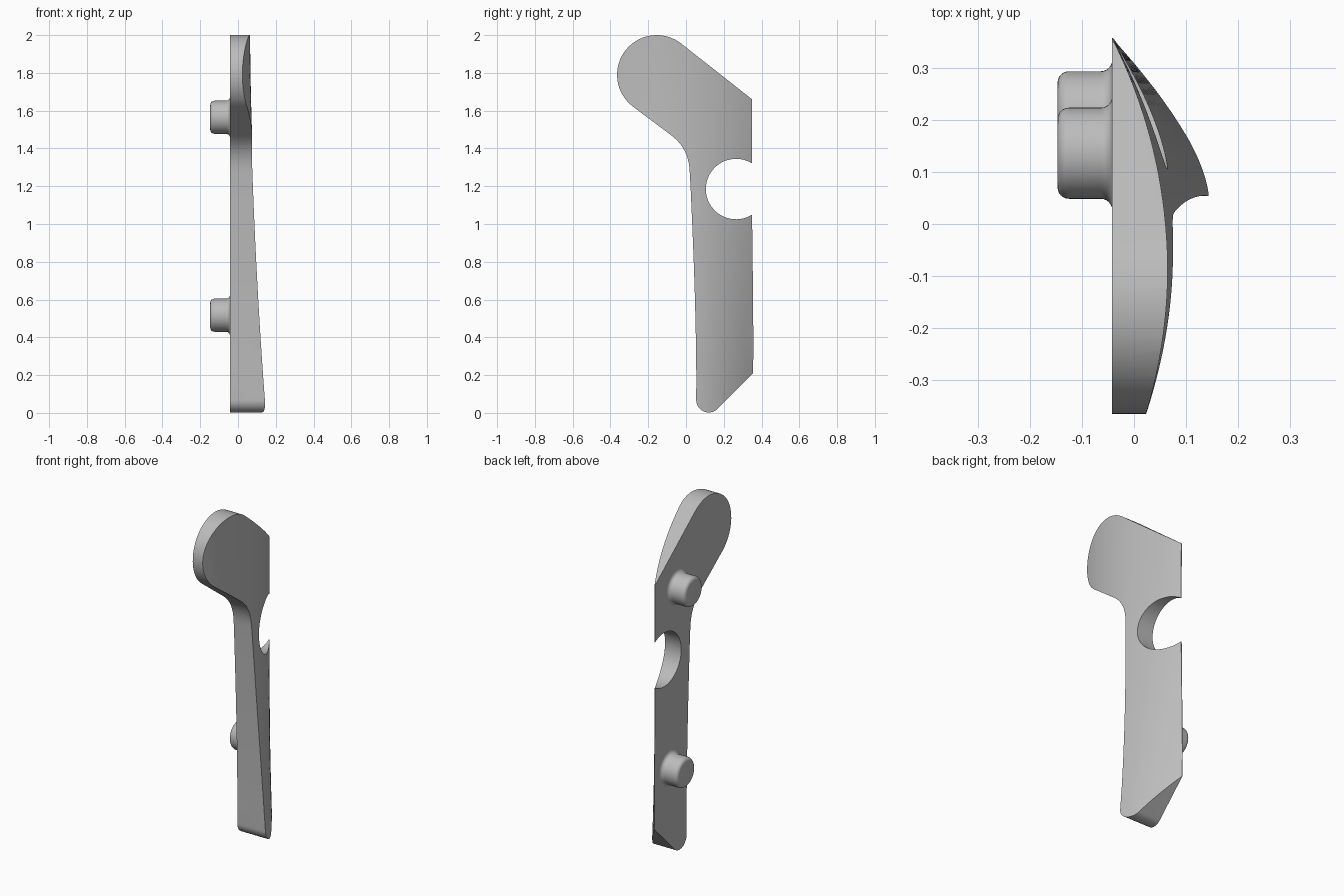
import bpy, bmesh, math
from mathutils import Vector, Matrix

if "Cube" in bpy.data.objects:
    bpy.data.objects.remove(bpy.data.objects["Cube"], do_unlink=True)

BACK = -0.042   # flat mounting plane

grey = bpy.data.materials.new("plain grey")
grey.use_nodes = True
colour = (0.5, 0.5, 0.5, 1)
grey.diffuse_color = colour
grey.node_tree.nodes["Principled BSDF"].inputs["Base Color"].default_value = colour


def finish(bm, name):
    bmesh.ops.recalc_face_normals(bm, faces=bm.faces)
    mesh = bpy.data.meshes.new(name)
    bm.to_mesh(mesh)
    bm.free()
    mesh.materials.append(grey)
    obj = bpy.data.objects.new(name, mesh)
    bpy.context.collection.objects.link(obj)
    bpy.ops.object.select_all(action="DESELECT")
    obj.select_set(True)
    bpy.context.view_layer.objects.active = obj
    bpy.ops.object.shade_smooth_by_angle(angle=math.radians(35))
    return obj


def arc(cy, cz, r, start, end, n):
    angles = [math.radians(start + (end - start) * i / n) for i in range(n + 1)]
    return [(cy + r * math.cos(a), cz + r * math.sin(a)) for a in angles]


def bezier(a, b, c, d, n):
    pts = []
    for i in range(n + 1):
        t = i / n
        s = 1 - t
        pts.append(tuple(s**3 * p + 3 * s * s * t * q + 3 * s * t * t * u + t**3 * v
                         for p, q, u, v in zip(a, b, c, d)))
    return pts


def crown(y, z):
    """Height of the domed outer face, which twists towards the foot."""
    t = max(0, (1.95 - z) / 1.9) ** 1.6
    u = max(0, 0.357 - y)
    return max(BACK + 0.002, BACK + (0.48 + 0.5 * t) * u - (0.54 + 0.67 * t) * u * u)


# Side outline: head, neck, grip, rounded foot, straight edge with round notch
outline = arc(-0.155, 1.79, 0.21, 52, 233, 32)
outline += bezier((-0.075, 1.467), (-0.015, 1.42), (0.018, 1.36), (0.02, 1.27), 10)
outline += bezier((0.024, 1.2), (0.04, 0.85), (0.055, 0.5), (0.055, 0.07), 10)[:-1]
outline += arc(0.12, 0.068, 0.066, 180, 315, 18)
outline += [(0.355, 0.21), (0.357, 0.35), (0.354, 0.7)]
outline += arc(0.265, 1.185, 0.16, -58, -302, 40)
outline += [(0.35, 1.66)]

# Lever body: fill, slice into a grid, then raise the domed face
bm = bmesh.new()
face = bm.faces.new([bm.verts.new((BACK, y, z)) for y, z in outline])
top = bmesh.ops.extrude_face_region(bm, geom=[face])
raised = [g for g in top["geom"] if isinstance(g, bmesh.types.BMVert)]
bmesh.ops.translate(bm, verts=raised, vec=(0.1, 0, 0))
if not face.is_valid or len(bm.faces) < len(outline) + 2:
    bm.faces.new([v for v in bm.verts if v.co.x < 0][:len(outline)])


def slice_front(axis, low, high, n):
    for i in range(1, n):
        co = Vector()
        co[axis] = low + (high - low) * i / n
        no = Vector()
        no[axis] = 1
        front = [f for f in bm.faces if all(v.co.x > 0 for v in f.verts)]
        edges = {e for f in front for e in f.edges}
        verts = {v for f in front for v in f.verts}
        bmesh.ops.bisect_plane(bm, geom=front + list(edges) + list(verts),
                               dist=1e-5, plane_co=co, plane_no=no)


slice_front(1, -0.365, 0.36, 30)
slice_front(2, 0, 2, 40)
for v in bm.verts:
    if v.co.x > 0:
        v.co.x = crown(v.co.y, v.co.z)
finish(bm, "lever_body")


# Mounting pegs: revolved profile with a flared root and rounded end
def peg(name, y, z):
    tip, r, f = -0.147, 0.0875, 0.022
    quarter = [math.radians(90 * i / 6) for i in range(7)]
    profile = [(BACK - f + f * math.cos(a), r + f - f * math.sin(a)) for a in quarter]
    profile += [(tip + f - f * math.sin(a), r - f + f * math.cos(a)) for a in quarter]
    profile.append((tip, 0))
    pm = bmesh.new()
    verts = [pm.verts.new((x, rad, 0)) for x, rad in profile]
    edges = [pm.edges.new(pair) for pair in zip(verts, verts[1:])]
    bmesh.ops.spin(pm, geom=verts + edges, cent=(0, 0, 0), axis=(1, 0, 0),
                   angle=math.tau, steps=48, use_duplicate=False)
    bmesh.ops.remove_doubles(pm, verts=pm.verts, dist=1e-5)
    bmesh.ops.transform(pm, matrix=Matrix.Translation((0, y, z)), verts=pm.verts)
    finish(pm, name)


peg("upper_peg", 0.136, 1.565)
peg("lower_peg", 0.206, 0.517)
